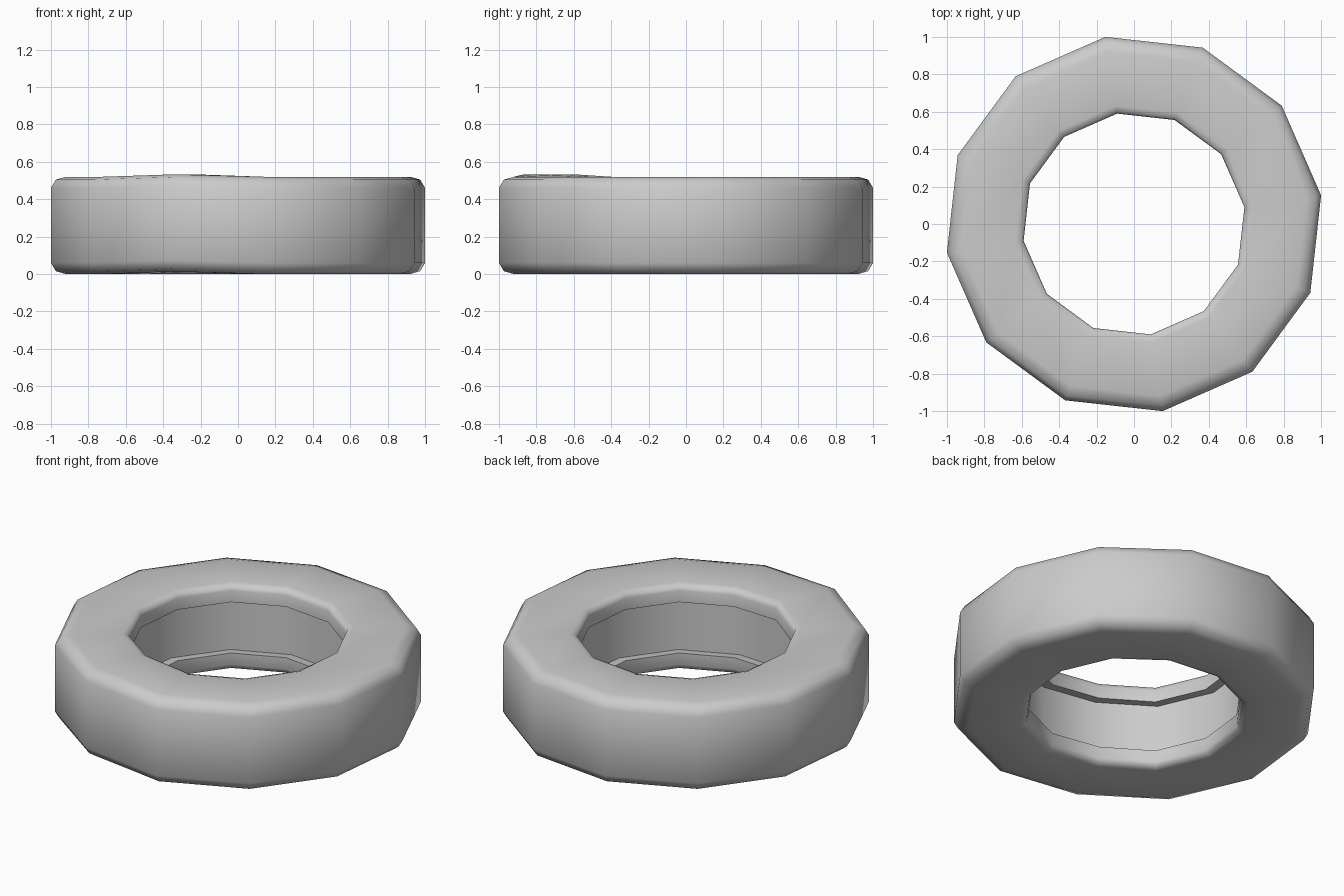
import bpy, bmesh, math

if "Cube" in bpy.data.objects:
    bpy.data.objects.remove(bpy.data.objects["Cube"])

SIDES = 12
TURN = math.radians(8.7)
MID = 0.26  # half of the tyre width

# Upper half of the cross-section (radius, height), from inner channel to tread
upper = [(0.665, 0.425), (0.597, 0.415), (0.597, 0.485), (0.607, 0.51),
         (0.64, 0.52), (0.93, 0.52), (0.985, 0.505), (1.012, 0.46)]
# Mirror it for the lower half, closing the loop
profile = upper + [(r, 2 * MID - z) for r, z in reversed(upper)]

# Spin the closed section into a twelve-sided ring; one column sits slightly high
bm = bmesh.new()
rings = []
for i in range(SIDES):
    a = TURN + i * 2 * math.pi / SIDES
    lift = 0.013 if i == 8 else 0.0
    rings.append([bm.verts.new((r * math.cos(a), r * math.sin(a), z + lift))
                  for r, z in profile])
n = len(profile)
for i in range(SIDES):
    p, q = rings[i], rings[(i + 1) % SIDES]
    for j in range(n):
        k = (j + 1) % n
        bm.faces.new((p[j], q[j], q[k], p[k]))
bmesh.ops.recalc_face_normals(bm, faces=bm.faces)
mesh = bpy.data.meshes.new("tyre")
bm.to_mesh(mesh)
bm.free()

tyre = bpy.data.objects.new("tyre", mesh)
bpy.context.collection.objects.link(tyre)
bpy.context.view_layer.objects.active = tyre
tyre.select_set(True)
bpy.ops.object.shade_smooth_by_angle(angle=math.radians(60))
